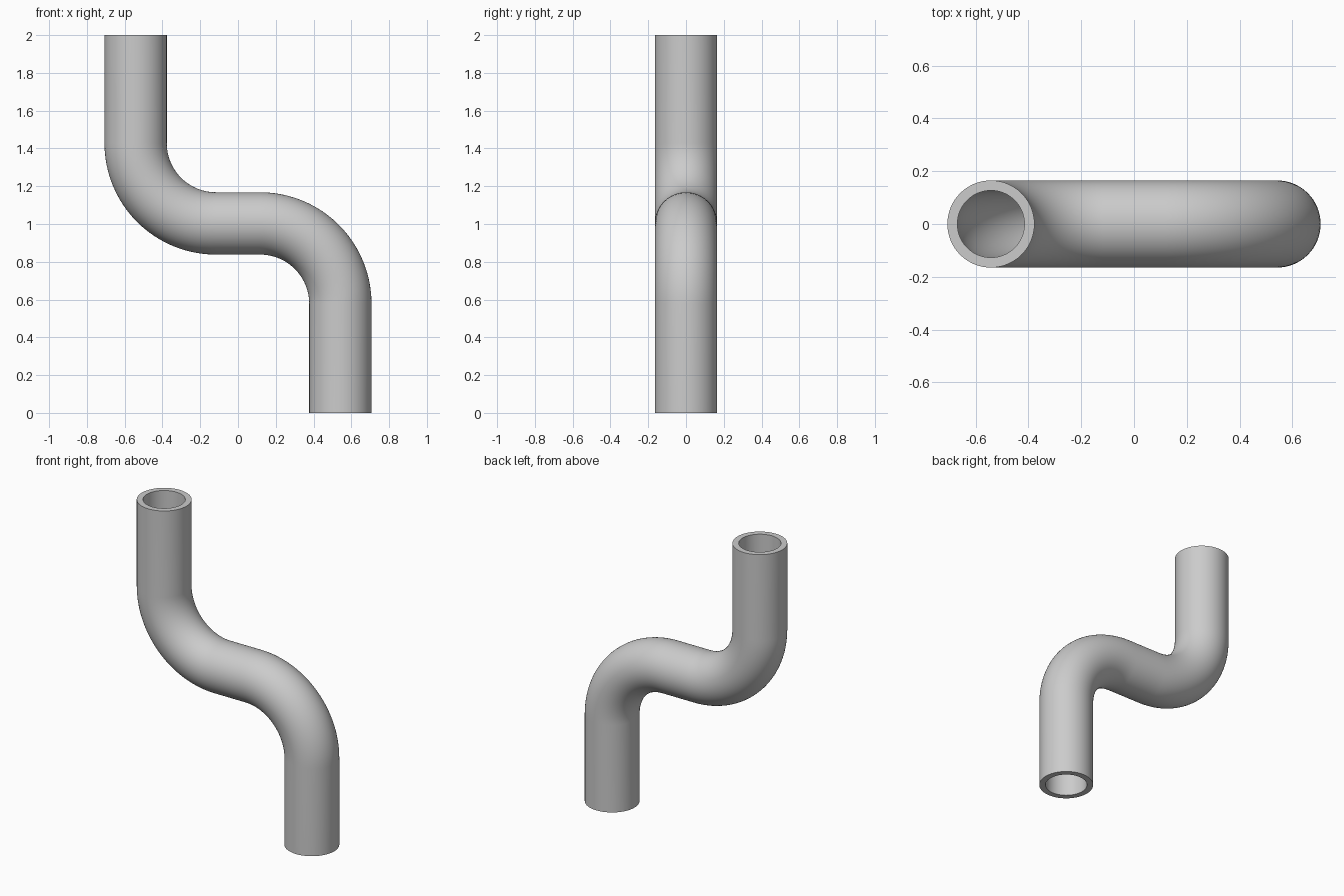
import bpy, bmesh
from math import sin, cos, pi

if "Cube" in bpy.data.objects:
    bpy.data.objects.remove(bpy.data.objects["Cube"])

OUTER, INNER = 0.165, 0.127   # tube radii
X, Z_MID, BEND = 0.542, 1.003, 0.425  # leg offset, middle run height, bend radius
SIDES, STEPS = 64, 24

# Centre line: (x, z, angle of travel from the x axis), bottom to top
path = [(X, 0, pi / 2)]
for i in range(STEPS + 1):
    a = pi / 2 * i / STEPS
    path.append((X - BEND + BEND * cos(a), Z_MID - BEND + BEND * sin(a), a + pi / 2))
for i in range(STEPS + 1):
    a = pi / 2 * i / STEPS
    path.append((-X + BEND - BEND * sin(a), Z_MID + BEND - BEND * cos(a), pi - a))
path.append((-X, 2, pi / 2))

bm = bmesh.new()


def sweep(radius):
    """Rings of vertices along the centre line."""
    rings = []
    for x, z, t in path:
        nx, nz = sin(t), -cos(t)
        rings.append([bm.verts.new((x + radius * cos(u) * nx, radius * sin(u),
                                    z + radius * cos(u) * nz))
                      for u in (2 * pi * k / SIDES for k in range(SIDES))])
    return rings


def bridge(a, b):
    for k in range(SIDES):
        n = (k + 1) % SIDES
        bm.faces.new((a[k], a[n], b[n], b[k]))


# Outer wall, bore and the two flat end rims
outer, inner = sweep(OUTER), sweep(INNER)
for wall in (outer, inner):
    for a, b in zip(wall, wall[1:]):
        bridge(a, b)
bridge(outer[0], inner[0])
bridge(outer[-1], inner[-1])
bmesh.ops.recalc_face_normals(bm, faces=bm.faces)

mesh = bpy.data.meshes.new("bent_pipe")
bm.to_mesh(mesh)
bm.free()
pipe = bpy.data.objects.new("bent_pipe", mesh)
bpy.context.collection.objects.link(pipe)
bpy.context.view_layer.objects.active = pipe
pipe.select_set(True)
bpy.ops.object.shade_smooth_by_angle()
